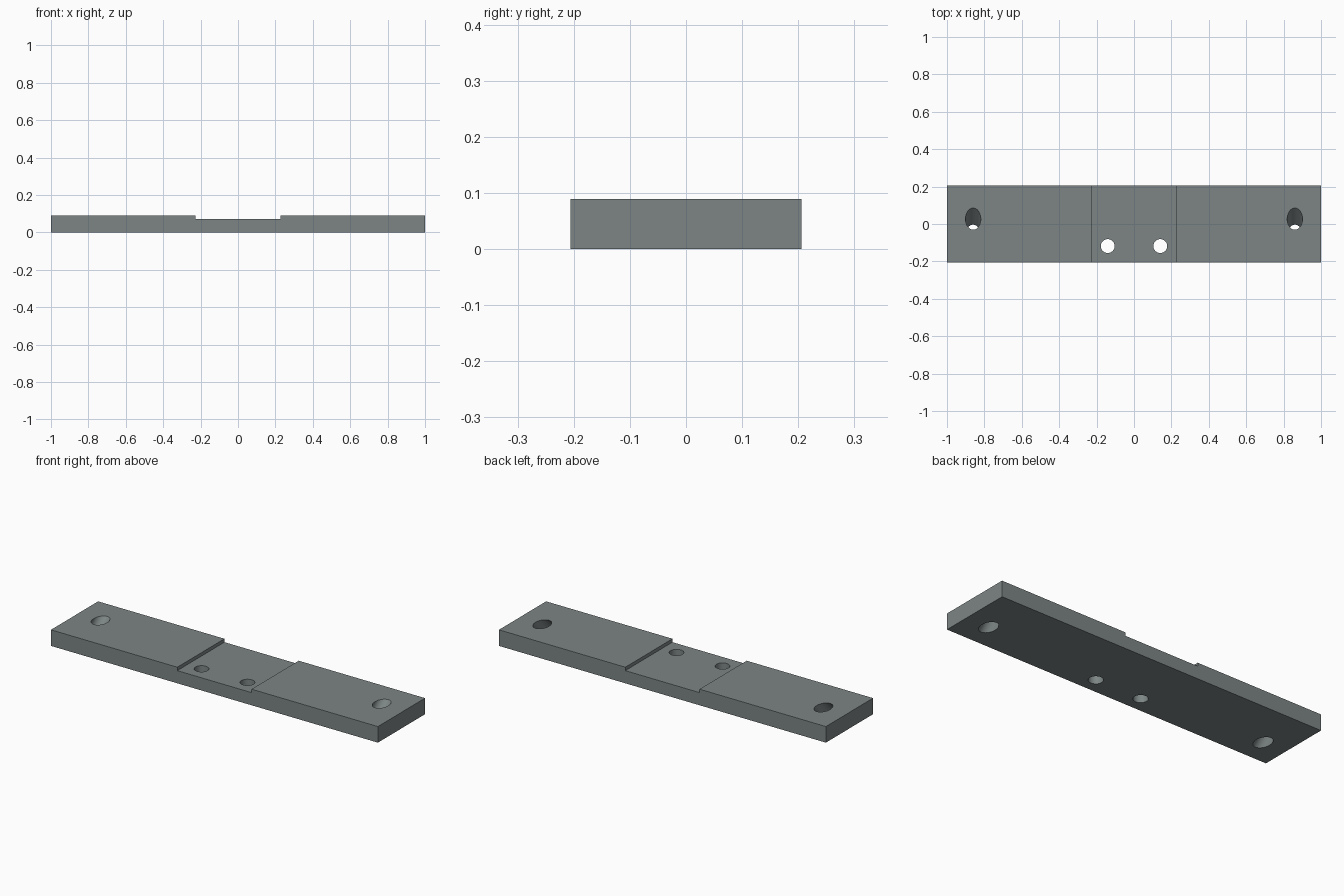
import bpy, bmesh, math

if "Cube" in bpy.data.objects:
    bpy.data.objects.remove(bpy.data.objects["Cube"])

L, W, H = 1.0, 0.206, 0.089      # half length, half width, height
NX, NZ = 0.227, 0.07             # recess half width and floor height

grey = bpy.data.materials.new("steel grey")
grey.diffuse_color = (0.205, 0.235, 0.235, 1)
grey.use_nodes = True
grey.node_tree.nodes["Principled BSDF"].inputs["Base Color"].default_value = grey.diffuse_color

# Plate: stepped profile extruded front to back
profile = [(-L, 0), (L, 0), (L, H), (NX, H), (NX, NZ), (-NX, NZ), (-NX, H), (-L, H)]
bm = bmesh.new()
face = bm.faces.new([bm.verts.new((x, -W, z)) for x, z in profile])
ext = bmesh.ops.extrude_face_region(bm, geom=[face])
bmesh.ops.translate(bm, vec=(0, 2 * W, 0),
                    verts=[v for v in ext["geom"] if isinstance(v, bmesh.types.BMVert)])
bmesh.ops.recalc_face_normals(bm, faces=bm.faces)
mesh = bpy.data.meshes.new("mounting_plate")
bm.to_mesh(mesh)
bm.free()
plate = bpy.data.objects.new("mounting_plate", mesh)
bpy.context.collection.objects.link(plate)
mesh.materials.append(grey)


def drill(name, x, y, radius, tilt=0):
    """Cut a round hole whose axis passes through (x, y) at mid height."""
    bpy.ops.mesh.primitive_cylinder_add(vertices=48, radius=radius, depth=0.5,
                                        location=(x, y, H / 2), rotation=(tilt, 0, 0))
    cutter = bpy.context.object
    cutter.name = name
    cutter.data.materials.append(grey)
    mod = plate.modifiers.new(name, 'BOOLEAN')
    mod.operation, mod.solver, mod.object = 'DIFFERENCE', 'EXACT', cutter
    return cutter


cutters = []
for side, s in (("left", -1), ("right", 1)):
    # Slanted end holes, leaning back towards the top
    cutters.append(drill(side + "_slanted_hole", s * 0.86, -0.017, 0.041, -math.pi / 4))
    # Straight holes in the recess
    cutters.append(drill(side + "_recess_hole", s * 0.1405, -0.118, 0.037))

# Apply the cuts, then remove the cutters
bpy.ops.object.select_all(action='DESELECT')
bpy.context.view_layer.objects.active = plate
plate.select_set(True)
for mod in list(plate.modifiers):
    bpy.ops.object.modifier_apply(modifier=mod.name)
for c in cutters:
    bpy.data.objects.remove(c)
bpy.ops.object.shade_smooth_by_angle(angle=math.radians(30))
